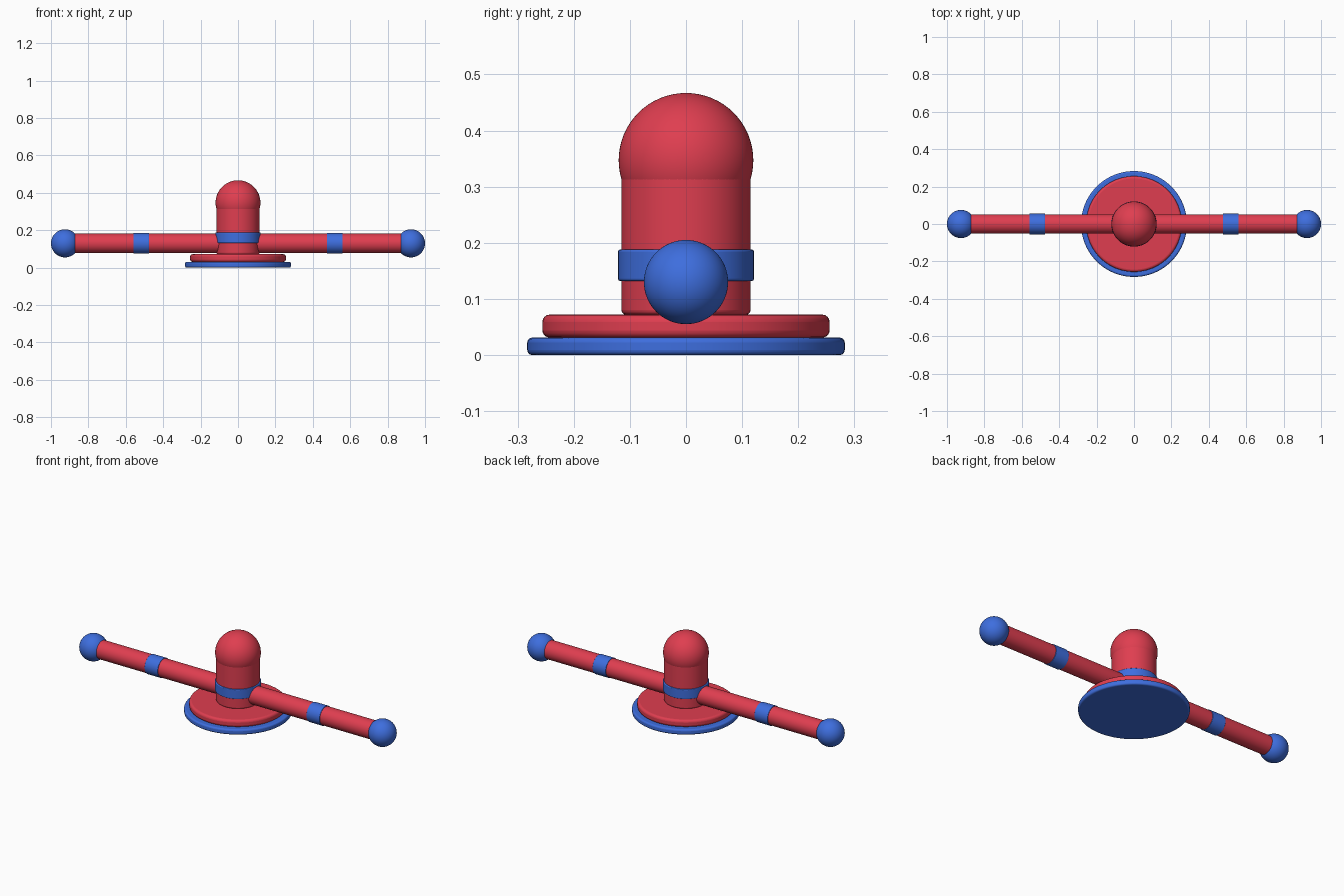
import bpy, math

if "Cube" in bpy.data.objects:
    bpy.data.objects.remove(bpy.data.objects["Cube"])

def material(name, rgb):
    m = bpy.data.materials.new(name)
    m.diffuse_color = (*rgb, 1)
    m.use_nodes = True
    m.node_tree.nodes["Principled BSDF"].inputs["Base Color"].default_value = m.diffuse_color
    return m

RED = material("red", (0.74, 0.048, 0.08))
BLUE = material("blue", (0.048, 0.156, 0.73))

def finish(name, mat, bevel=0):
    ob = bpy.context.object
    ob.name = name
    ob.data.materials.append(mat)
    if bevel:
        b = ob.modifiers.new("rounded_edge", 'BEVEL')
        b.width = bevel
        b.segments = 4
        b.limit_method = 'ANGLE'
        b.angle_limit = math.radians(40)
    bpy.ops.object.shade_smooth_by_angle(angle=math.radians(35))
    return ob

def upright(name, r, z0, z1, mat, bevel=0):
    bpy.ops.mesh.primitive_cylinder_add(vertices=96, radius=r, depth=z1 - z0,
                                        location=(0, 0, (z0 + z1) / 2))
    return finish(name, mat, bevel)

def sideways(name, r, x0, x1, z, mat, bevel=0):
    bpy.ops.mesh.primitive_cylinder_add(vertices=64, radius=r, depth=abs(x1 - x0),
                                        location=((x0 + x1) / 2, 0, z),
                                        rotation=(0, math.pi / 2, 0))
    return finish(name, mat, bevel)

def ball(name, r, loc, mat):
    bpy.ops.mesh.primitive_uv_sphere_add(segments=64, ring_count=32, radius=r, location=loc)
    return finish(name, mat)

# stepped round base
upright("base_disc", 0.283, 0.0, 0.031, BLUE, 0.009)
upright("base_step", 0.256, 0.031, 0.072, RED, 0.013)

# central column with collar and domed cap
upright("column", 0.115, 0.072, 0.35, RED, 0.008)
upright("column_collar", 0.121, 0.132, 0.188, BLUE, 0.004)
ball("column_dome", 0.12, (0, 0, 0.347), RED)

# mirrored arms
ARM_Z = 0.13
for side, s in (("left", -1), ("right", 1)):
    sideways(f"{side}_arm", 0.052, 0, s * 0.925, ARM_Z, RED)
    sideways(f"{side}_arm_band", 0.055, s * 0.476, s * 0.56, ARM_Z, BLUE, 0.002)
    ball(f"{side}_arm_end", 0.075, (s * 0.925, 0, ARM_Z), BLUE)
